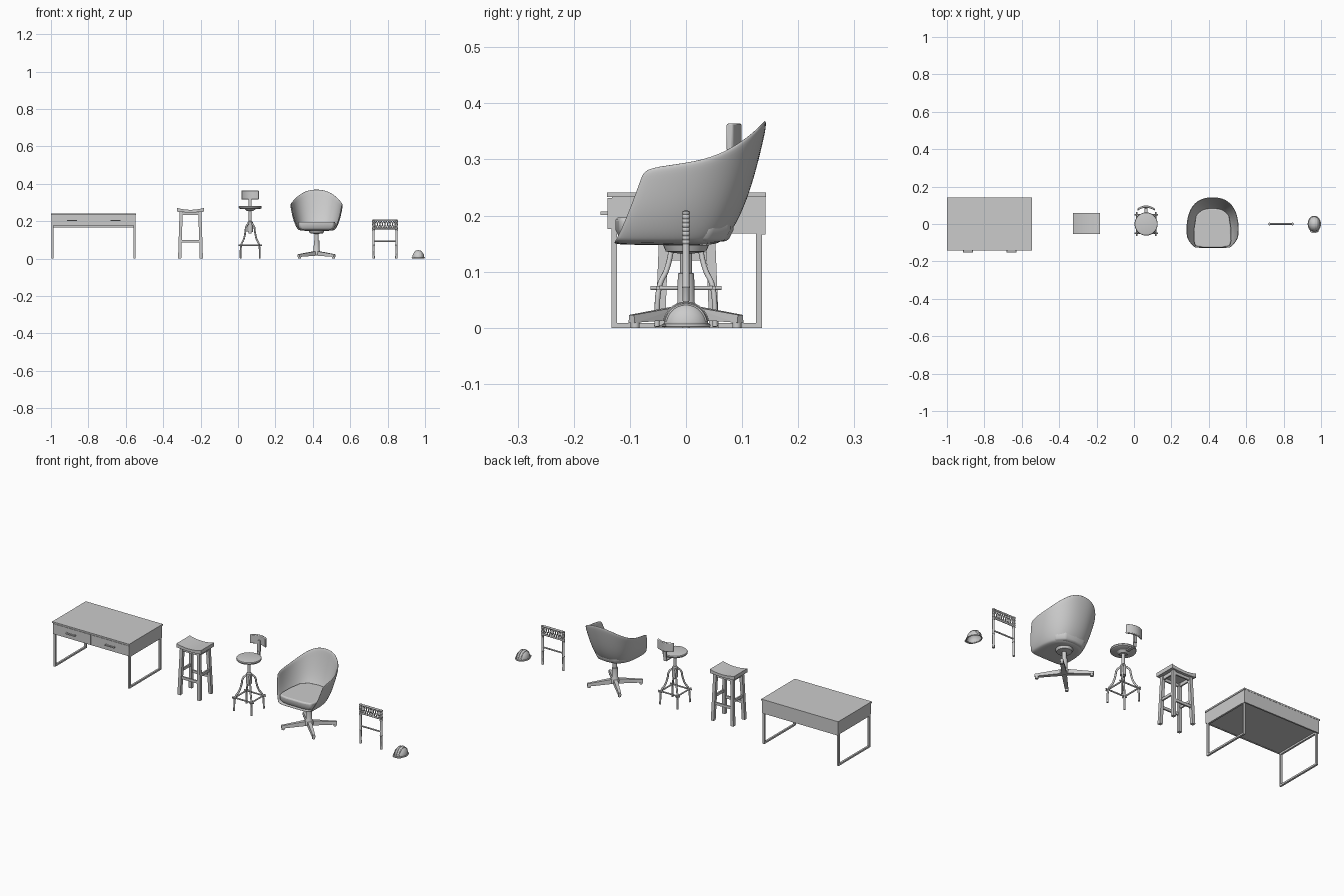
import bpy, bmesh, math
from mathutils import Vector

if "Cube" in bpy.data.objects:
    bpy.data.objects.remove(bpy.data.objects["Cube"])


def make(name, bm, smooth=False):
    bmesh.ops.recalc_face_normals(bm, faces=bm.faces)
    me = bpy.data.meshes.new(name)
    bm.to_mesh(me)
    bm.free()
    ob = bpy.data.objects.new(name, me)
    bpy.context.collection.objects.link(ob)
    if smooth:
        bpy.context.view_layer.objects.active = ob
        ob.select_set(True)
        bpy.ops.object.shade_smooth_by_angle(angle=math.radians(40))
        ob.select_set(False)
    return ob


def bevel(ob, width, segments=3):
    m = ob.modifiers.new("bevel", 'BEVEL')
    m.width, m.segments = width, segments
    return ob


def box(name, x0, x1, y0, y1, z0, z1):
    return hull(name, [(x, y, z) for x in (x0, x1) for y in (y0, y1) for z in (z0, z1)])


def hull(name, pts):
    bm = bmesh.new()
    for p in pts:
        bm.verts.new(p)
    bmesh.ops.convex_hull(bm, input=bm.verts)
    bmesh.ops.dissolve_limit(bm, angle_limit=0.01, verts=bm.verts, edges=bm.edges)
    return make(name, bm)


def lathe(name, x, y, profile, seg=32):
    # profile: (radius, z) pairs, closed on the axis
    bm = bmesh.new()
    vs = [bm.verts.new((x + r, y, z)) for r, z in profile]
    es = [bm.edges.new(p) for p in zip(vs, vs[1:])]
    bmesh.ops.spin(bm, geom=vs + es, cent=(x, y, 0), axis=(0, 0, 1), angle=2 * math.pi, steps=seg)
    bmesh.ops.remove_doubles(bm, verts=bm.verts, dist=1e-5)
    return make(name, bm, True)


def tube(name, pts, r, closed=False, smooth=False):
    cu = bpy.data.curves.new(name, 'CURVE')
    cu.dimensions = '3D'
    cu.bevel_depth, cu.bevel_resolution, cu.use_fill_caps = r, 3, True
    sp = cu.splines.new('BEZIER' if smooth else 'POLY')
    items = sp.bezier_points if smooth else sp.points
    items.add(len(pts) - 1)
    for it, p in zip(items, pts):
        if smooth:
            it.co = p
            it.handle_left_type = it.handle_right_type = 'AUTO'
        else:
            it.co = (*p, 1)
    sp.use_cyclic_u = closed
    ob = bpy.data.objects.new(name, cu)
    bpy.context.collection.objects.link(ob)
    return ob


# ---- desk ----
box("desk_top", -1.0, -0.545, -0.141, 0.143, 0.233, 0.241)
box("desk_body", -0.997, -0.548, -0.132, 0.141, 0.177, 0.233)
box("desk_back_panel", -0.997, -0.548, 0.134, 0.142, 0.166, 0.233)
for x0, x1, hx in ((-0.997, -0.774, -0.887), (-0.771, -0.548, -0.655)):
    box("drawer_front", x0, x1, -0.140, -0.132, 0.176, 0.231)
    box("drawer_handle", hx - 0.027, hx + 0.027, -0.152, -0.146, 0.201, 0.207)
    for s in (-1, 1):
        box("handle_post", hx + s * 0.024 - 0.003, hx + s * 0.024 + 0.003, -0.147, -0.139, 0.201, 0.207)
for x in (-0.997, -0.558):
    for y in (-0.133, 0.125):
        box("desk_leg", x, x + 0.01, y, y + 0.01, 0, 0.18)
    for z in (0, 0.168):
        box("desk_leg_rail", x, x + 0.01, -0.125, 0.127, z, z + 0.009)

# ---- saddle stool ----
cx, cy = -0.254, 0.002
bm = bmesh.new()
rows = []
for i in range(17):
    t = i / 8 - 1
    x, dip = cx + 0.072 * t, 0.010 * (1 - t * t)
    rows.append([bm.verts.new(p) for p in ((x, -0.054, 0.251 - dip * 0.4), (x, 0.058, 0.251 - dip * 0.4),
                                           (x, 0.058, 0.271 - dip), (x, -0.054, 0.271 - dip))])
for a, b in zip(rows, rows[1:]):
    for k in range(4):
        bm.faces.new((a[k], a[k - 1], b[k - 1], b[k]))
bm.faces.new(rows[0])
bm.faces.new(rows[-1])
make("saddle_seat", bm, True)
w = 0.0085
for sx in (-1, 1):
    for sy in (-1, 1):
        hull("saddle_stool_leg", [(cx + sx * ox + a, cy + sy * oy + b, z)
             for ox, oy, z in ((0.058, 0.048, 0), (0.050, 0.038, 0.252)) for a in (-w, w) for b in (-w, w)])
    box("side_rung", cx + sx * 0.055 - 0.004, cx + sx * 0.055 + 0.004, cy - 0.044, cy + 0.044, 0.12, 0.134)
    box("front_rung", cx - 0.055, cx + 0.055, cy + sx * 0.045 - 0.004, cy + sx * 0.045 + 0.004, 0.085, 0.099)
    box("side_apron", cx + sx * 0.05 - 0.004, cx + sx * 0.05 + 0.004, cy - 0.038, cy + 0.038, 0.232, 0.252)
    box("front_apron", cx - 0.05, cx + 0.05, cy + sx * 0.039 - 0.004, cy + sx * 0.039 + 0.004, 0.232, 0.246)

# ---- swivel stool with backrest ----
cx = 0.065
lathe("round_seat", cx, 0, [(0, 0.265), (0.052, 0.265), (0.06, 0.269), (0.062, 0.275), (0.06, 0.280), (0.052, 0.282), (0, 0.282)])
lathe("seat_plate", cx, 0, [(0, 0.255), (0.018, 0.255), (0.03, 0.266), (0, 0.266)], 20)
lathe("screw_post", cx, 0, [(0, 0.135), (0.008, 0.135), (0.008, 0.26), (0, 0.26)], 16)
lathe("hub", cx, 0, [(0, 0.142), (0.014, 0.142), (0.014, 0.196), (0.009, 0.2), (0, 0.2)], 20)
for sx in (-1, 1):
    for sy in (-1, 1):
        tube("swivel_stool_leg", [(cx + sx * r, sy * r, z) for r, z in
             ((0.010, 0.188), (0.021, 0.172), (0.026, 0.14), (0.034, 0.105), (0.047, 0.075), (0.052, 0.002))], 0.0048, smooth=True)
    tube("foot_rail", [(cx - 0.063, sx * 0.05, 0.071), (cx + 0.063, sx * 0.05, 0.071)], 0.004)
    tube("foot_rail", [(cx + sx * 0.05, -0.063, 0.071), (cx + sx * 0.05, 0.063, 0.071)], 0.004)
for y0, y1, z0, z1 in ((0.03, 0.085, 0.259, 0.265), (0.079, 0.085, 0.259, 0.282), (0.081, 0.089, 0.28, 0.34)):
    box("back_bracket", cx - 0.008, cx + 0.008, y0, y1, z0, z1)
bm = bmesh.new()
rows = []
for i in range(13):
    t = i / 6 - 1
    y = 0.093 - 0.016 * t * t
    rows.append([bm.verts.new((cx + 0.046 * t, y + d, z)) for d, z in ((-0.006, 0.316), (0.006, 0.316), (0.006, 0.364), (-0.006, 0.364))])
for a, b in zip(rows, rows[1:]):
    for k in range(4):
        bm.faces.new((a[k], a[k - 1], b[k - 1], b[k]))
bm.faces.new(rows[0])
bm.faces.new(rows[-1])
bevel(make("backrest", bm, True), 0.003, 2)

# ---- bucket chair ----
cx = 0.42
base = [(0, 0.055), (0.05, 0.05), (0.082, 0.022), (0.092, -0.03), (0.093, -0.08), (0.092, -0.130)]
rim = [(0, 0.147, 0.372), (0.058, 0.141, 0.364), (0.106, 0.108, 0.334), (0.135, 0.05, 0.302), (0.143, -0.02, 0.291), (0.138, -0.076, 0.284)]
bm = bmesh.new()
cols = []
for i in range(-5, 6):
    k, s = abs(i), -1 if i < 0 else 1
    p = Vector((*base[k], 0.148))
    q = Vector(rim[k])
    f = k / 5
    c = Vector((p.x + 0.7 * (q.x - p.x), p.y + (0.6 - 0.25 * f) * (q.y - p.y), p.z + (0.08 + 0.17 * f) * (q.z - p.z)))
    pts = [Vector((0, min(p.y, 0.01), 0.148)), p]
    pts += [p * (1 - t) ** 2 + c * 2 * t * (1 - t) + q * t * t for t in (0.15, 0.3, 0.5, 0.7, 0.9, 1)]
    cols.append([bm.verts.new((cx + s * v.x, v.y, v.z)) for v in pts])
for a, b in zip(cols, cols[1:]):
    for j in range(len(a) - 1):
        bm.faces.new((a[j], b[j], b[j + 1], a[j + 1]))
bmesh.ops.remove_doubles(bm, verts=bm.verts, dist=1e-5)
shell = make("bucket_shell", bm, True)
if sum((f.normal.z * f.area for f in shell.data.polygons)) > 0:
    shell.data.flip_normals()
m = shell.modifiers.new("thickness", 'SOLIDIFY')
m.thickness, m.offset = 0.008, -1
m = shell.modifiers.new("smooth", 'SUBSURF')
m.levels = m.render_levels = 2

# seat cushion follows the shell floor
half = [(0, 0.085), (0.055, 0.078), (0.088, 0.045), (0.098, -0.02), (0.1, -0.09), (0.092, -0.118), (0.05, -0.126)]
outline = half + [(-x, y) for x, y in half[:0:-1]]
bm = bmesh.new()
loops = [[bm.verts.new((cx + x * k, (y + 0.02) * k - 0.02, z)) for x, y in outline] for k, z in ((0.9, 0.154), (1, 0.175), (1.0, 0.197))]
for a, b in zip(loops, loops[1:]):
    for i in range(len(a)):
        bm.faces.new((a[i - 1], a[i], b[i], b[i - 1]))
bm.faces.new(loops[0])
bm.faces.new(loops[-1])
bevel(make("seat_cushion", bm, True), 0.007)

lathe("pedestal", cx, 0, [(0, 0.018), (0.022, 0.018), (0.022, 0.034), (0.0155, 0.045), (0.0145, 0.097), (0.011, 0.098),
                          (0.011, 0.132), (0.036, 0.136), (0.041, 0.148), (0, 0.148)])
for i in range(4):
    a = math.pi / 4 + i * math.pi / 2
    u, v = Vector((math.cos(a), math.sin(a), 0)), Vector((-math.sin(a), math.cos(a), 0))
    o = Vector((cx, 0, 0))
    hull("star_foot", [o + u * r + v * s * wd + Vector((0, 0, z)) for r, wd, z in
         ((0.008, 0.012, 0.016), (0.008, 0.010, 0.040), (0.137, 0.008, 0.009), (0.137, 0.006, 0.023)) for s in (-1, 1)])
    p = o + u * 0.128
    lathe("foot_pad", p.x, p.y, [(0, 0), (0.008, 0), (0.008, 0.012), (0, 0.012)], 16)

# ---- flat two-legged frame with woven band ----
x0, x1 = 0.725, 0.847
for x in (x0, x1):
    prof = [(0, 0), (0.0065, 0), (0.0065, 0.012), (0.0055, 0.016), (0.006, 0.07), (0.0075, 0.073), (0.006, 0.076), (0.006, 0.148)]
    for i in range(8):
        z = 0.149 + i * 0.0075
        prof += [(0.0058, z), (0.0075, z + 0.002), (0.0075, z + 0.0055)]
    lathe("frame_leg", x, 0, prof + [(0, 0.21)], 16)
for z, r in ((0.205, 0.005), (0.161, 0.005), (0.092, 0.004)):
    tube("frame_rail", [(x0, 0, z), (x1, 0, z)], r)
n = 9
step = (x1 - x0) / n
for i in range(n):
    a, b = x0 + i * step, x0 + (i + 1) * step
    tube("woven_strand", [(a, -0.002, 0.163), (b, -0.002, 0.204)], 0.0022)
    tube("woven_strand", [(a, 0.002, 0.204), (b, 0.002, 0.163)], 0.0022)

# ---- small ribbed helmet ----
cx = 0.964
bm = bmesh.new()
bmesh.ops.create_uvsphere(bm, u_segments=32, v_segments=20, radius=1)
bmesh.ops.delete(bm, geom=[v for v in bm.verts if v.co.z < -0.01], context='VERTS')
for v in bm.verts:
    v.co = (cx + v.co.x * 0.032, v.co.y * 0.04, 0.004 + v.co.z * 0.041)
helmet = make("helmet_shell", bm, True)
m = helmet.modifiers.new("thickness", 'SOLIDIFY')
m.thickness = 0.002
ring = [(cx + 0.0325 * math.cos(a), 0.041 * math.sin(a), 0.004) for a in (i * math.pi / 16 for i in range(32))]
tube("helmet_rim", ring, 0.003, closed=True)
hull("helmet_brim", [(cx + 0.024 * math.cos(a), -0.036 + 0.012 * math.sin(a), z) for a in (math.pi + i * math.pi / 12 for i in range(13)) for z in (0.002, 0.005)])
for f in (-0.4, 0, 0.4):
    c = math.sqrt(1 - f * f)
    tube("helmet_rib", [(cx + f * 0.032, 0.040 * c * math.cos(a), 0.004 + 0.041 * c * math.sin(a))
                        for a in (i * math.pi / 16 for i in range(1, 16))], 0.002)
